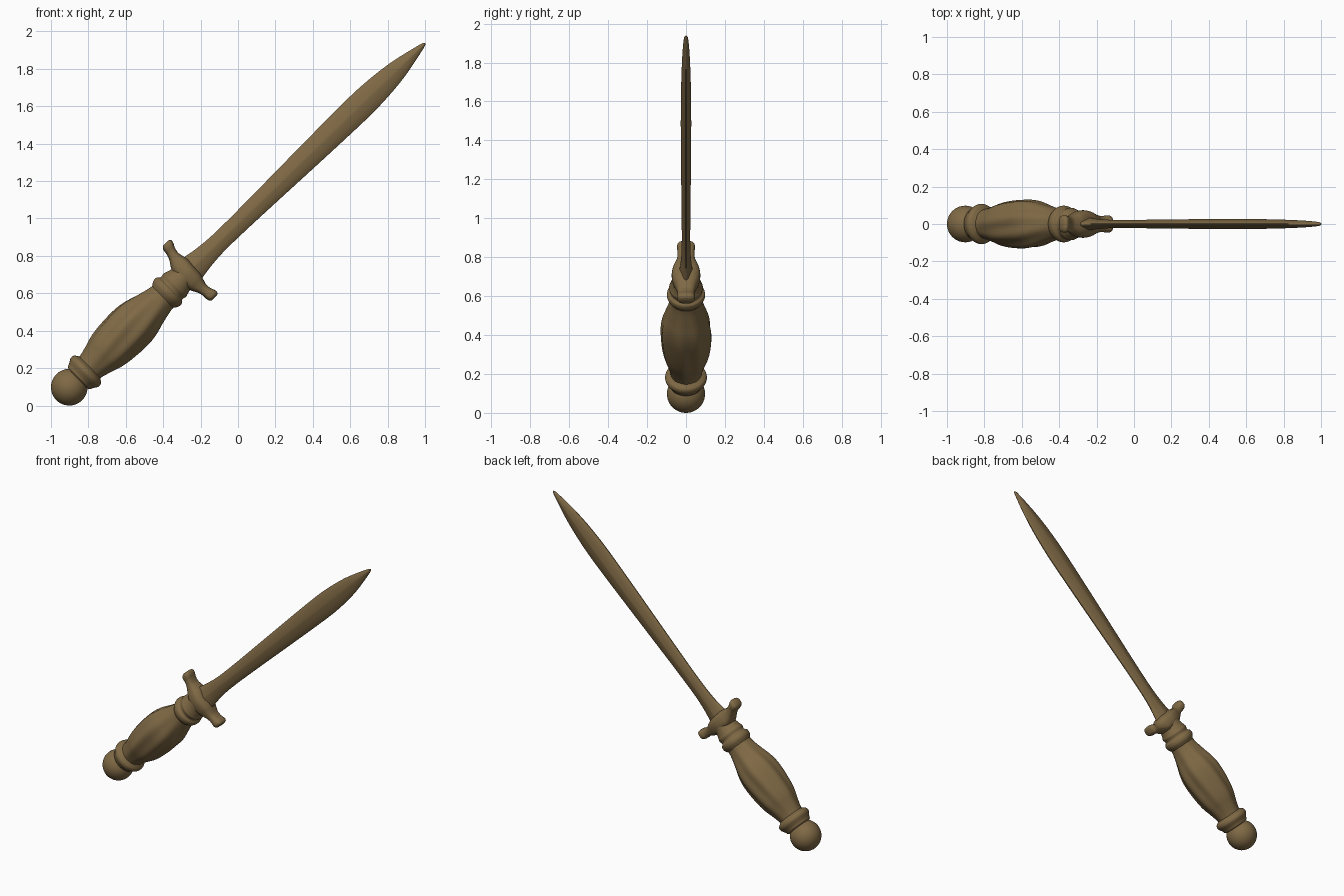
import bpy, bmesh, math
from mathutils import Vector

if "Cube" in bpy.data.objects:
    bpy.data.objects.remove(bpy.data.objects["Cube"])

# Dagger axis: from the pommel centre up to the blade tip
C = Vector((-0.902, 0, 0.098))
TIP = Vector((1.0, 0, 1.937))
U = (TIP - C).normalized()
V = Vector((-U.z, 0, U.x))
LENGTH = (TIP - C).length

bronze = bpy.data.materials.new("dull bronze")
bronze.diffuse_color = (0.215, 0.143, 0.06, 1)
bronze.use_nodes = True
bronze.node_tree.nodes["Principled BSDF"].inputs["Base Color"].default_value = bronze.diffuse_color


def place(t, s, y):
    """t along the blade, s across it, y through it"""
    return C + U * t + V * s + Vector((0, y, 0))


def finish(name, bm, angle):
    bmesh.ops.recalc_face_normals(bm, faces=bm.faces)
    me = bpy.data.meshes.new(name)
    bm.to_mesh(me)
    bm.free()
    me.materials.append(bronze)
    ob = bpy.data.objects.new(name, me)
    bpy.context.collection.objects.link(ob)
    bpy.ops.object.select_all(action='DESELECT')
    ob.select_set(True)
    bpy.context.view_layer.objects.active = ob
    bpy.ops.object.shade_smooth_by_angle(angle=math.radians(angle))
    return ob


def loft(name, rings, angle=50):
    bm = bmesh.new()
    loops = [[bm.verts.new(p) for p in r] for r in rings]
    n = len(loops[0])
    for a, b in zip(loops, loops[1:]):
        for i in range(n):
            j = (i + 1) % n
            bm.faces.new((a[i], a[j], b[j], b[i]))
    bm.faces.new(loops[0])
    bm.faces.new(loops[-1])
    return finish(name, bm, angle)


def sample(table, steps):
    """Smooth (Catmull-Rom) resampling of a short table of stations"""
    out = []
    for i in range(len(table) - 1):
        p = [Vector(table[min(max(k, 0), len(table) - 1)]) for k in range(i - 1, i + 3)]
        for k in range(steps):
            f = k / steps
            out.append(0.5 * (2 * p[1] + (p[2] - p[0]) * f
                              + (2 * p[0] - 5 * p[1] + 4 * p[2] - p[3]) * f * f
                              + (3 * p[1] - p[0] - 3 * p[2] + p[3]) * f ** 3))
    out.append(Vector(table[-1]))
    return out


def turned(name, profile, steps=5, lobes=0, depth=0.0, twist=0.0, n=64):
    """Turned part from (t, radius) stations, optionally with twisted flutes"""
    pts = sample(profile, steps)
    t0, t1 = pts[0].x, pts[-1].x
    rings = []
    for t, r in pts:
        f = (t - t0) / (t1 - t0)
        ring = []
        for i in range(n):
            a = 2 * math.pi * i / n
            k = r * (1 + depth * math.sin(math.pi * f) * math.cos(lobes * (a - twist * f)))
            ring.append(place(t, k * math.cos(a), k * math.sin(a)))
        rings.append(ring)
    return loft(name, rings)


# Pommel ball
bm = bmesh.new()
bmesh.ops.create_uvsphere(bm, u_segments=40, v_segments=24, radius=0.098)
bmesh.ops.translate(bm, vec=C, verts=bm.verts)
finish("pommel", bm, 50)

# Beads between pommel and grip
turned("pommel_collar", [(0.06, 0.06), (0.07, 0.083), (0.085, 0.09), (0.098, 0.098),
                         (0.115, 0.107), (0.135, 0.104), (0.148, 0.088), (0.165, 0.06)])

# Swelling grip with soft twisted flutes
turned("grip", [(0.12, 0.075), (0.17, 0.083), (0.22, 0.096), (0.28, 0.113), (0.36, 0.124),
                (0.46, 0.129), (0.53, 0.122), (0.60, 0.103), (0.67, 0.085), (0.72, 0.078)],
       steps=5, lobes=8, depth=0.04, twist=0.5)

# Beads between grip and guard
turned("guard_collar", [(0.68, 0.07), (0.70, 0.085), (0.722, 0.097), (0.745, 0.096),
                        (0.757, 0.084), (0.768, 0.083), (0.785, 0.087), (0.80, 0.082),
                        (0.83, 0.074), (0.87, 0.068), (0.91, 0.045)])

# Cross guard: stations (s, centre t, half height, half thickness)
half = [(0.0, 0.874, 0.055, 0.074), (0.05, 0.876, 0.054, 0.066), (0.085, 0.880, 0.043, 0.053),
        (0.115, 0.887, 0.031, 0.045), (0.145, 0.896, 0.029, 0.043), (0.168, 0.903, 0.033, 0.046),
        (0.186, 0.907, 0.031, 0.043), (0.196, 0.908, 0.019, 0.028)]
guard = [(-s, t - 0.09 * s, h, w) for s, t, h, w in reversed(half[1:])] + half


def squircle(a, p):
    c, s = math.cos(a), math.sin(a)
    return math.copysign(abs(c) ** p, c), math.copysign(abs(s) ** p, s)


rings = []
for s, t, h, w in sample(guard, 4):
    rings.append([place(t + h * x, s, w * y)
                  for x, y in (squircle(2 * math.pi * i / 32, 0.75) for i in range(32))])
loft("cross_guard", rings)

# Blade: stations (t, half width, half thickness), ridged section
blade = [(0.86, 0.085, 0.040), (0.93, 0.072, 0.032), (1.00, 0.061, 0.025), (1.10, 0.053, 0.022),
         (1.25, 0.053, 0.022), (1.50, 0.059, 0.024), (1.75, 0.066, 0.026), (2.00, 0.072, 0.027),
         (2.18, 0.074, 0.026), (2.32, 0.067, 0.024), (2.44, 0.053, 0.021), (2.54, 0.033, 0.017),
         (2.60, 0.019, 0.013), (2.635, 0.010, 0.009), (LENGTH, 0.003, 0.003)]
section = [(1, 0.12), (0.93, 0.32), (0.5, 0.68), (0.08, 1.0)]
quarter = section + [(-x, y) for x, y in reversed(section)]
outline = quarter + [(-x, -y) for x, y in quarter]
rings = [[place(t, w * x, d * y) for x, y in outline] for t, w, d in sample(blade, 4)]
loft("blade", rings, 40)
